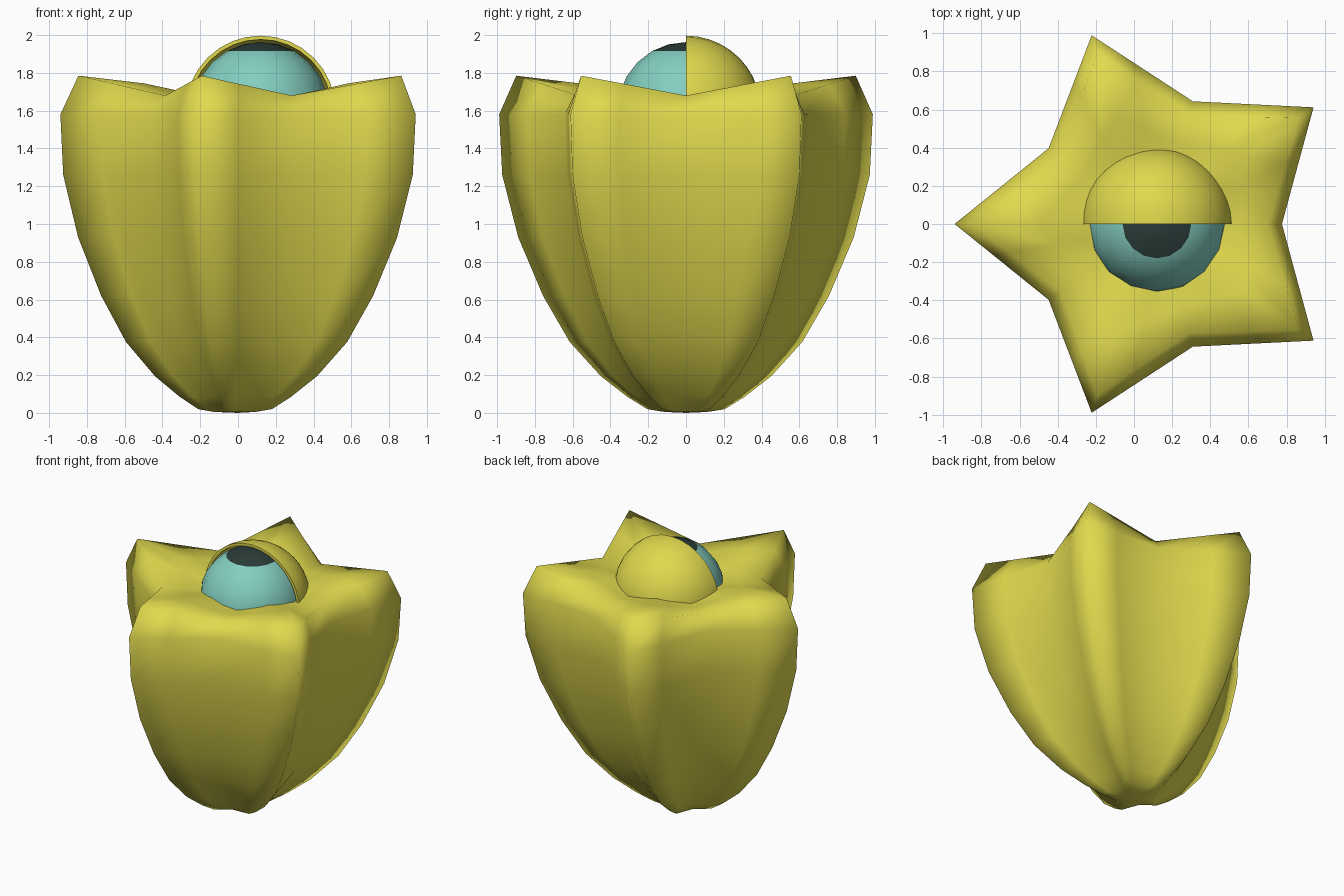
import bpy, bmesh
from math import sin, cos, pi
from mathutils import Matrix, Vector

cube = bpy.data.objects.get("Cube")
if cube:
    bpy.data.objects.remove(cube, do_unlink=True)


def material(name, rgb):
    m = bpy.data.materials.new(name)
    m.use_nodes = True
    m.diffuse_color = (*rgb, 1)
    m.node_tree.nodes["Principled BSDF"].inputs["Base Color"].default_value = (*rgb, 1)
    return m


yellow = material("yellow skin", (0.74, 0.69, 0.075))
teal = material("teal eye", (0.23, 0.62, 0.53))
dark = material("dark pupil", (0.023, 0.045, 0.04))


def finish(bm, name, *mats):
    bmesh.ops.recalc_face_normals(bm, faces=bm.faces[:])
    mesh = bpy.data.meshes.new(name)
    bm.to_mesh(mesh)
    bm.free()
    for m in mats:
        mesh.materials.append(m)
    for p in mesh.polygons:
        p.use_smooth = True
    ob = bpy.data.objects.new(name, mesh)
    bpy.context.collection.objects.link(ob)
    return ob


def star_ring(bm, tip_r, valley_r, cx, tip_z, valley_z):
    """Five-pointed ring: tip, flank, valley, flank for each arm."""
    corners = []
    for k in range(10):
        a = pi + k * pi / 5
        r, z = (tip_r, tip_z) if k % 2 == 0 else (valley_r, valley_z)
        corners.append(Vector((cx + r * cos(a), r * sin(a), z)))
    ring = []
    for k, co in enumerate(corners):
        t = 0.42 if k % 2 == 0 else 0.58
        ring += [bm.verts.new(co), bm.verts.new(co.lerp(corners[(k + 1) % 10], t))]
    return ring


# Star-shaped body: side rings as (tip radius, height), growing from the base
bm = bmesh.new()
side = [(0.12, 0.005), (0.216, 0.02), (0.326, 0.085), (0.475, 0.195), (0.647, 0.375),
        (0.796, 0.62), (0.934, 0.93), (1.023, 1.26), (1.04, 1.58)]
rings = [star_ring(bm, r, 0.65 * r, 0.115 * r - 0.02, z, z) for r, z in side]
# Rim and sunken top
rings.append(star_ring(bm, 0.945, 0.6, 0.1, 1.785, 1.68))
rings.append(star_ring(bm, 0.6, 0.45, 0.1, 1.745, 1.665))
rings.append(star_ring(bm, 0.4, 0.33, 0.11, 1.70, 1.655))
for low, high in zip(rings, rings[1:]):
    for i in range(20):
        j = (i + 1) % 20
        bm.faces.new((low[i], low[j], high[j], high[i]))
for ring, centre in ((rings[0], (0, 0, 0)), (rings[-1], (0.12, 0, 1.64))):
    hub = bm.verts.new(centre)
    for i in range(20):
        bm.faces.new((ring[i], ring[(i + 1) % 20], hub))
finish(bm, "star_body", yellow)

# Eyeball with a pupil cut around its top
EYE = Vector((0.12, 0, 1.6))
bm = bmesh.new()
bmesh.ops.create_uvsphere(bm, u_segments=16, v_segments=12, radius=0.363)
bmesh.ops.bisect_plane(bm, geom=bm.verts[:] + bm.edges[:] + bm.faces[:],
                       plane_co=(0, 0, 0.315), plane_no=(0, 0, 1))
for f in bm.faces:
    f.material_index = int(f.calc_center_median().z > 0.315)
eyeball = finish(bm, "eyeball", teal, dark)
eyeball.location = EYE

# Eyelid: half shell behind the eyeball
bm = bmesh.new()
bmesh.ops.create_uvsphere(bm, u_segments=32, v_segments=20, radius=0.397,
                          matrix=Matrix.Rotation(pi / 2, 4, "X"))
bmesh.ops.bisect_plane(bm, geom=bm.verts[:] + bm.edges[:] + bm.faces[:],
                       plane_co=(0, 0, 0), plane_no=(0, -1, 0), clear_outer=True)
eyelid = finish(bm, "eyelid", yellow)
eyelid.location = EYE
shell = eyelid.modifiers.new("shell", "SOLIDIFY")
shell.thickness = 0.02
shell.offset = -1
bpy.context.view_layer.objects.active = eyelid
eyelid.select_set(True)
bpy.ops.object.modifier_apply(modifier="shell")
bpy.ops.object.shade_smooth_by_angle()
